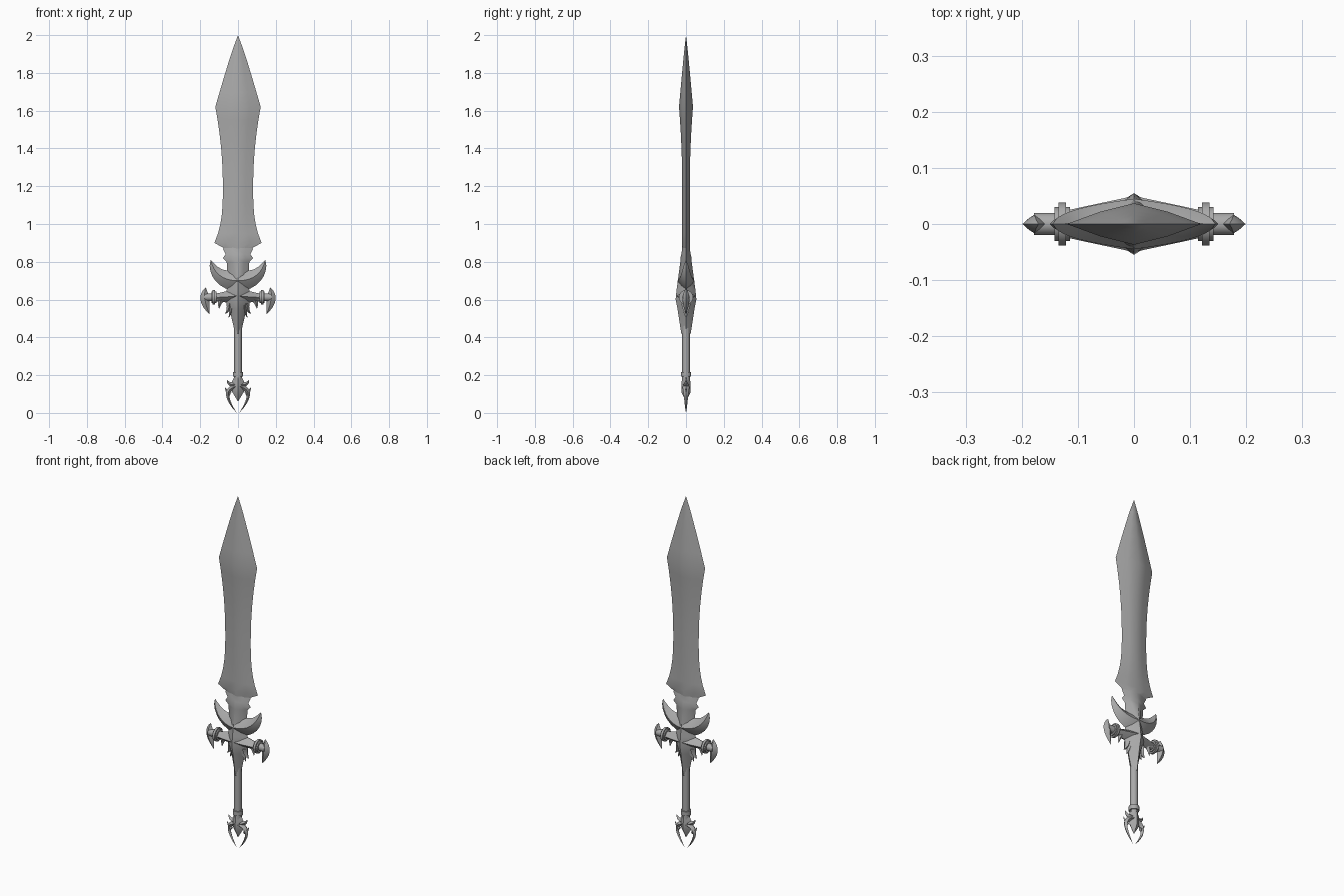
import bpy
import bmesh
import math
from mathutils import Matrix, Vector

cube = bpy.data.objects.get("Cube")
if cube:
    bpy.data.objects.remove(cube)

GREY = (0.4, 0.4, 0.4, 1)
steel = bpy.data.materials.new("steel grey")
steel.use_nodes = True
steel.diffuse_color = GREY
steel.node_tree.nodes["Principled BSDF"].inputs["Base Color"].default_value = GREY

FRONT_AXIS = Vector((0, 1, 0))
SIDE_AXIS = Vector((1, 0, 0))


def finish(name, bm, mirror):
    """Turn a bmesh into a smooth steel object, mirrored left to right if asked."""
    bmesh.ops.remove_doubles(bm, verts=bm.verts, dist=0.0005)
    bmesh.ops.recalc_face_normals(bm, faces=bm.faces)
    mesh = bpy.data.meshes.new(name)
    bm.to_mesh(mesh)
    bm.free()
    mesh.shade_smooth()
    mesh.set_sharp_from_angle(angle=math.radians(50))
    mesh.materials.append(steel)
    part = bpy.data.objects.new(name, mesh)
    bpy.context.collection.objects.link(part)
    if mirror:
        part.modifiers.new("Mirror", "MIRROR")


def section(centre, across, width, depth):
    """Eight-point ridged cross-section, sharp at the sides and fuller at the middle."""
    ring = []
    for step in range(8):
        turn = math.tau * step / 8
        c, s = math.cos(turn), math.sin(turn)
        ring.append(centre + across * (width * c * abs(c))
                    + FRONT_AXIS * (depth * s * math.sqrt(abs(s))))
    return ring


def loft(name, rings, mirror=False):
    """Skin a row of cross-sections and close both ends."""
    bm = bmesh.new()
    loops = [[bm.verts.new(point) for point in ring] for ring in rings]
    for lower, upper in zip(loops, loops[1:]):
        for i in range(len(lower)):
            bm.faces.new((lower[i - 1], lower[i], upper[i], upper[i - 1]))
    bm.faces.new(loops[0])
    bm.faces.new(loops[-1])
    finish(name, bm, mirror)


def ridged(name, rows):
    """Upright body from rows of height, half width and half depth."""
    loft(name, [section(Vector((0, 0, height)), SIDE_AXIS, width, depth)
                for height, width, depth in rows])


def taper(t):
    return (1 - t) ** 0.7


def crescent(t):
    return math.sin(math.pi * t)


def horn(name, start, bend, tip, width, depth, shape=taper, steps=8):
    """Pair of curved spikes, swept along a bend given in x and z."""
    a, b, c = (Vector((x, 0, z)) for x, z in (start, bend, tip))
    rings = []
    for step in range(steps + 1):
        t = step / steps
        centre = a.lerp(b, t).lerp(b.lerp(c, t), t)
        along = (b - a).lerp(c - b, t).normalized()
        across = FRONT_AXIS.cross(along)
        rings.append(section(centre, across, width * shape(t), depth * shape(t)))
    loft(name, rings, mirror=True)


def rod(name, radius, length, centre, sideways=False):
    """Round bar or disc, upright, or sideways as a mirrored pair."""
    bm = bmesh.new()
    place = Matrix.Translation(centre)
    if sideways:
        place = place @ Matrix.Rotation(math.pi / 2, 4, "Y")
    bmesh.ops.create_cone(bm, cap_ends=True, segments=16, radius1=radius,
                          radius2=radius, depth=length, matrix=place)
    finish(name, bm, sideways)


# Blade: a narrow waist flaring up to the shoulder and down to the barbs
BARB, WAIST, SHOULDER, POINT = 0.9, 1.2, 1.62, 2.0
blade_rows = [(0.84, 0.05, 0.02), (0.87, 0.07, 0.02)]
for start, end in ((BARB, WAIST), (WAIST, SHOULDER)):
    for step in range(6):
        t = step / 6
        height = start + (end - start) * t
        if end == WAIST:
            blade_rows.append((height, 0.08 + 0.045 * (1 - t) ** 3, 0.02))
        else:
            blade_rows.append((height, 0.08 + 0.04 * t ** 2, 0.02 + 0.017 * t ** 2))
for step in range(6):
    t = step / 5
    fade = (1 - t) ** 0.9
    blade_rows.append((SHOULDER + (POINT - SHOULDER) * t, 0.12 * fade, 0.037 * fade))
ridged("blade", blade_rows)

# Stepped neck between blade and guard
ridged("blade_collar", [
    (0.9, 0.03, 0.02), (0.87, 0.08, 0.02), (0.84, 0.065, 0.025),
    (0.82, 0.08, 0.03), (0.8, 0.06, 0.03), (0.65, 0.05, 0.05)])

# Deep faceted heart of the guard
ridged("guard_core", [
    (0.75, 0.04, 0.035), (0.65, 0.06, 0.05), (0.6, 0.07, 0.055),
    (0.55, 0.045, 0.045), (0.42, 0.015, 0.025)])

# Upswept wings and cross arms
horn("guard_wing", start=(0, 0.7), bend=(0.12, 0.7), tip=(0.145, 0.81),
     width=0.06, depth=0.045)
horn("cross_arm", start=(0, 0.62), bend=(0.08, 0.61), tip=(0.2, 0.61),
     width=0.04, depth=0.05)
horn("arm_barb", start=(0.07, 0.61), bend=(0.1, 0.6), tip=(0.1, 0.55),
     width=0.02, depth=0.02)

# Arm sleeve and its two stepped rings
for name, radius, length in (("arm_sleeve", 0.02, 0.1), ("wide_ring", 0.03, 0.027),
                             ("tall_ring", 0.038, 0.013)):
    rod(name, radius, length, (0.128, 0, 0.612), sideways=True)

# Crescent claws at the arm ends
horn("end_claw", start=(0.17, 0.665), bend=(0.19, 0.61), tip=(0.15, 0.52),
     width=0.024, depth=0.018, shape=crescent)

# Ragged spikes hanging below the guard
for rank in range(3):
    root = 0.02 + 0.013 * rank
    drop = 0.485 + 0.02 * rank
    horn("hanging_spike", start=(root, 0.58), bend=(root, 0.54),
         tip=(root * 1.5, drop), width=0.015, depth=0.025)

# Grip and its end collar
rod("grip", radius=0.02, length=0.42, centre=(0, 0, 0.35))
rod("grip_collar", radius=0.027, length=0.025, centre=(0, 0, 0.205))

# Pommel heart with a centre spike and ears
ridged("pommel_core", [
    (0.19, 0.02, 0.02), (0.15, 0.04, 0.025), (0.11, 0.03, 0.025), (0.06, 0, 0)])
horn("pommel_ear", start=(0.01, 0.15), bend=(0.05, 0.145), tip=(0.058, 0.175),
     width=0.017, depth=0.018)

# Paired pommel claws curving in to the tip, with outer barbs
horn("pommel_claw", start=(0.01, 0.14), bend=(0.1, 0.12), tip=(0.007, 0),
     width=0.015, depth=0.02)
horn("pommel_barb", start=(0.04, 0.1), bend=(0.06, 0.11), tip=(0.068, 0.135),
     width=0.012, depth=0.01)
